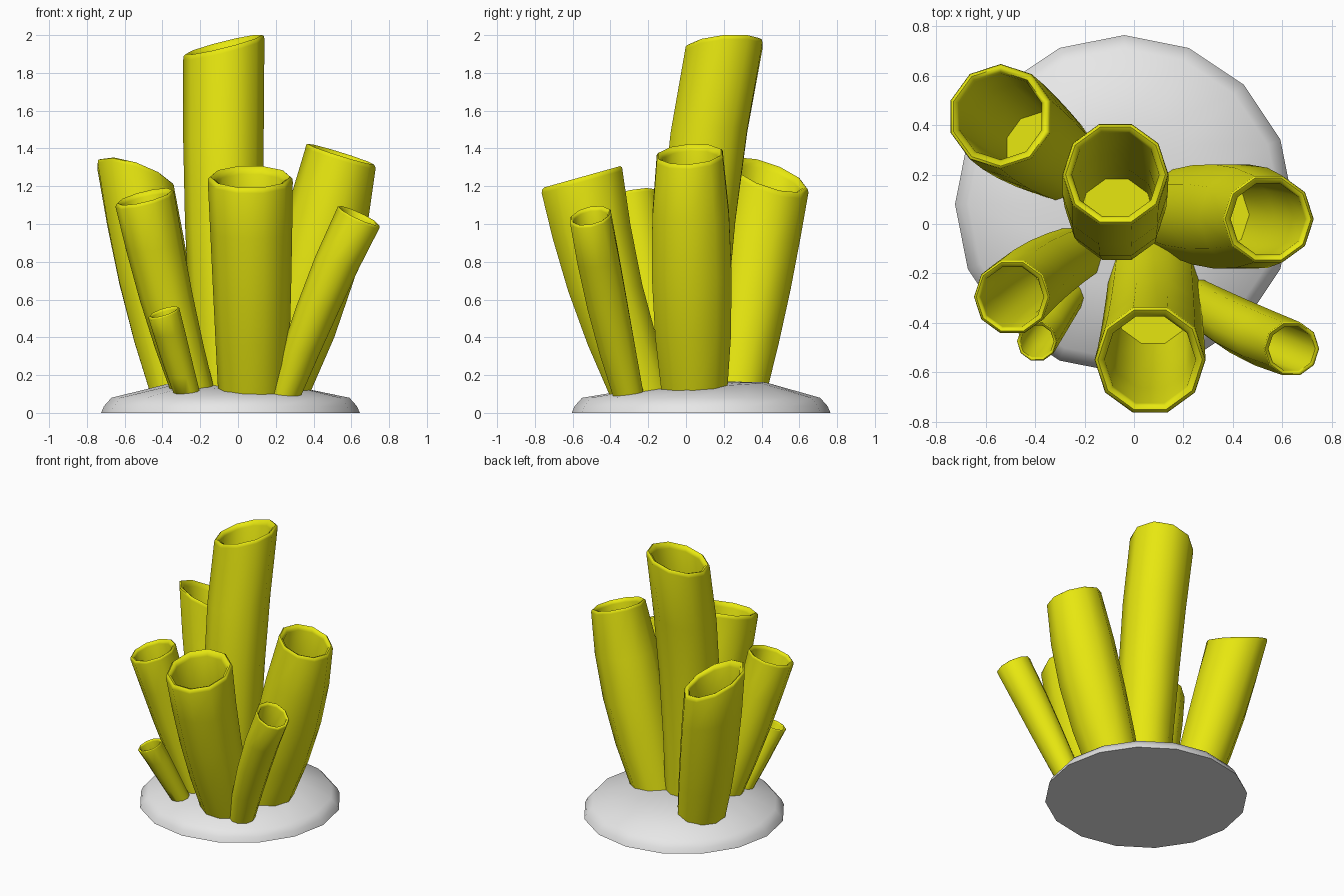
import bpy, bmesh, math
from mathutils import Vector

cube = bpy.data.objects.get("Cube")
if cube:
    bpy.data.objects.remove(cube, do_unlink=True)


def material(name, color):
    m = bpy.data.materials.new(name)
    m.use_nodes = True
    m.diffuse_color = color
    m.node_tree.nodes["Principled BSDF"].inputs["Base Color"].default_value = color
    return m


YELLOW = material("sponge yellow", (0.8, 0.8, 0.005, 1))
GREY = material("stone grey", (0.8, 0.8, 0.8, 1))


def ring(bm, center, radius, sides, tilt=(0, 0), phase=0.0):
    """Ring of vertices, sheared in z by the tilt slopes."""
    verts = []
    for i in range(sides):
        a = phase + math.tau * i / sides
        dx, dy = radius * math.cos(a), radius * math.sin(a)
        lift = tilt[0] * dx + tilt[1] * dy
        verts.append(bm.verts.new(Vector(center) + Vector((dx, dy, lift))))
    return verts


def skin(bm, rings):
    """Join rings with quads and close both ends."""
    for lo, hi in zip(rings, rings[1:]):
        n = len(lo)
        for i in range(n):
            j = (i + 1) % n
            bm.faces.new((lo[i], lo[j], hi[j], hi[i]))
    bm.faces.new(rings[0][::-1])
    bm.faces.new(rings[-1])


def finish(bm, name, mat):
    bmesh.ops.recalc_face_normals(bm, faces=bm.faces[:])
    mesh = bpy.data.meshes.new(name)
    bm.to_mesh(mesh)
    bm.free()
    mesh.materials.append(mat)
    ob = bpy.data.objects.new(name, mesh)
    bpy.context.collection.objects.link(ob)
    bpy.ops.object.select_all(action="DESELECT")
    ob.select_set(True)
    bpy.context.view_layer.objects.active = ob
    bpy.ops.object.shade_smooth_by_angle(angle=math.radians(60))


def tube(name, bottom, middle, top, tilt, phase=0.0):
    """Hollow bent tube; each station is (x, y, z, radius)."""
    b, m, t = Vector(bottom), Vector(middle), Vector(top)
    f = (m.z - b.z) / (t.z - b.z)

    def station(u):
        # quadratic curve through the three stations
        return (b * ((u - f) * (u - 1) / f) + m * (u * (u - 1) / (f * (f - 1)))
                + t * (u * (u - f) / (1 - f)))

    bm = bmesh.new()
    rings = []

    def add(u, scale=1.0, lift=0.0):
        s = station(u)
        slope = (tilt[0] * u * u, tilt[1] * u * u)
        rings.append(ring(bm, (s.x, s.y, s.z + lift), s.w * scale, 10, slope, phase))

    # outer wall
    for u in (0, 0.25, 0.5, 0.75):
        add(u)
    # rounded lip
    lip = 0.04 * t.w
    add(1, 1.0, -3 * lip)
    add(1, 0.99, -lip)
    add(1, 0.94)
    add(1, 0.86, -lip)
    add(1, 0.82, -4 * lip)
    # inner wall
    for u in (0.75, 0.5, 0.25):
        add(u, 0.8)
    skin(bm, rings)
    finish(bm, name, YELLOW)


# Low rounded stone base, slightly higher at the back
bm = bmesh.new()
center = (-0.04, 0.08)
profile = [(0.685, 0, 0), (0.67, 0.035, 0), (0.63, 0.08, 0), (0.34, 0.145, 1), (0.12, 0.16, 1)]
skin(bm, [ring(bm, (*center, z), r, 16, (-0.02 * k, 0.05 * k), math.pi / 8)
          for r, z, k in profile])
finish(bm, "stone_base", GREY)

# Sponge tubes
tube("tall_center_tube", (-0.06, 0.03, 0.08, 0.17), (-0.075, 0.065, 1.0, 0.205),
     (-0.075, 0.2, 1.95, 0.215), (0.25, 0.09))
tube("back_right_tube", (-0.3, 0.255, 0.08, 0.165), (-0.42, 0.34, 0.6, 0.2),
     (-0.54, 0.435, 1.26, 0.213), (-0.33, -0.33), math.pi / 10)
tube("front_right_tube", (-0.23, -0.12, 0.08, 0.115), (-0.39, -0.21, 0.65, 0.143),
     (-0.493, -0.295, 1.145, 0.155), (0.24, 0.2))
tube("tiny_front_tube", (-0.26, -0.28, 0.07, 0.068), (-0.33, -0.375, 0.3, 0.08),
     (-0.392, -0.475, 0.535, 0.082), (0.3, 0.25))
tube("front_tube", (0.08, -0.22, 0.07, 0.183), (0.075, -0.41, 0.6, 0.205),
     (0.065, -0.55, 1.25, 0.225), (0.0, 0.28))
tube("thin_front_left_tube", (0.24, -0.3, 0.07, 0.085), (0.425, -0.415, 0.56, 0.113),
     (0.637, -0.505, 1.045, 0.113), (-0.45, 0.18))
tube("left_tube", (0.19, 0.045, 0.08, 0.18), (0.4, 0.03, 0.75, 0.222),
     (0.543, 0.02, 1.37, 0.185), (-0.31, 0.06))
